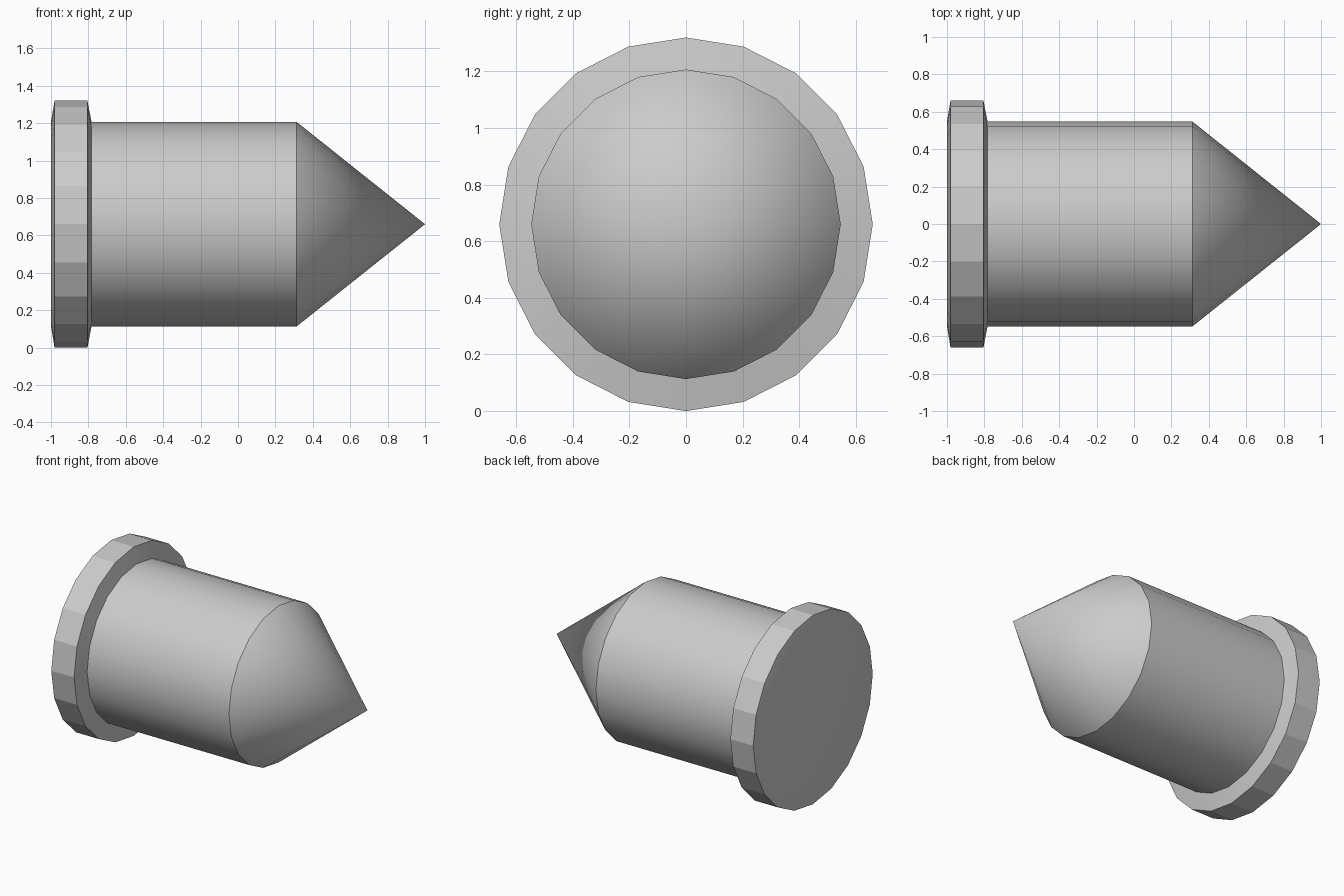
import bpy, bmesh
from math import cos, sin, radians, tau

if "Cube" in bpy.data.objects:
    bpy.data.objects.remove(bpy.data.objects["Cube"])

SIDES = 20
AXIS_Z = 0.66

# Lathe profile along x: (x, radius), from the rear cap to the base of the point
PROFILE = [(-1.0, 0.547), (-0.981, 0.66), (-0.805, 0.66), (-0.783, 0.547), (0.313, 0.547)]
RIM_BAND = 1  # profile segment that stays faceted


def ring(bm, x, r):
    return [bm.verts.new((x, r * sin(tau * i / SIDES), r * cos(tau * i / SIDES)))
            for i in range(SIDES)]


bm = bmesh.new()
rings = [ring(bm, x, r) for x, r in PROFILE]
rim_faces = []

# Flange and cylindrical body
for n, (a, b) in enumerate(zip(rings, rings[1:])):
    for i in range(SIDES):
        j = (i + 1) % SIDES
        face = bm.faces.new((a[i], a[j], b[j], b[i]))
        if n == RIM_BAND:
            rim_faces.append(face)

# Flat rear cap and conical point
bm.faces.new(rings[0])
apex = bm.verts.new((1.0, 0, 0))
for i in range(SIDES):
    bm.faces.new((rings[-1][i], rings[-1][(i + 1) % SIDES], apex))

bmesh.ops.recalc_face_normals(bm, faces=bm.faces)
bm.faces.index_update()
rim_ids = [f.index for f in rim_faces]

mesh = bpy.data.meshes.new("flanged_pointed_pin")
bm.to_mesh(mesh)
bm.free()
pin = bpy.data.objects.new("flanged_pointed_pin", mesh)
pin.location.z = AXIS_Z
bpy.context.collection.objects.link(pin)

# Smooth body and point, flat rim
bpy.context.view_layer.objects.active = pin
pin.select_set(True)
bpy.ops.object.shade_smooth_by_angle(angle=radians(30))
for i in rim_ids:
    mesh.polygons[i].use_smooth = False
